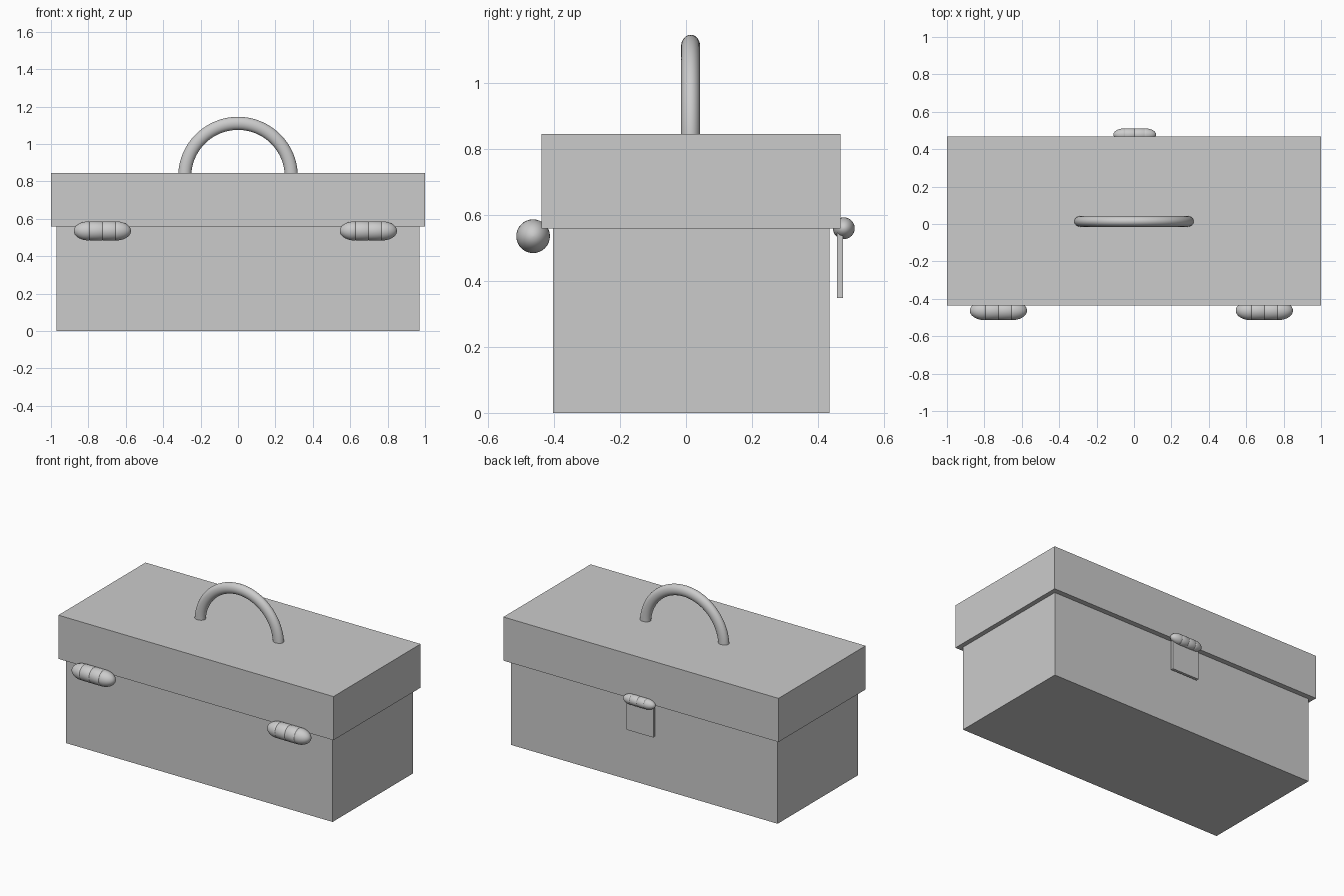
import bpy, bmesh
from math import sin, cos, pi

if "Cube" in bpy.data.objects:
    bpy.data.objects.remove(bpy.data.objects["Cube"])


def finish(name, bm, smooth=False):
    bmesh.ops.recalc_face_normals(bm, faces=bm.faces)
    mesh = bpy.data.meshes.new(name)
    bm.to_mesh(mesh)
    bm.free()
    obj = bpy.data.objects.new(name, mesh)
    bpy.context.collection.objects.link(obj)
    if smooth:
        bpy.ops.object.select_all(action='DESELECT')
        obj.select_set(True)
        bpy.context.view_layer.objects.active = obj
        bpy.ops.object.shade_smooth_by_angle(angle=0.7)
    return obj


def box(name, lo, hi):
    bm = bmesh.new()
    bmesh.ops.create_cube(bm, size=1)
    for v in bm.verts:
        for i in range(3):
            v.co[i] = lo[i] if v.co[i] < 0 else hi[i]
    return finish(name, bm)


def skin(name, rings):
    """Join rings of points into a closed tube with capped ends."""
    bm = bmesh.new()
    loops = [[bm.verts.new(p) for p in ring] for ring in rings]
    n = len(loops[0])
    for a, b in zip(loops, loops[1:]):
        for i in range(n):
            j = (i + 1) % n
            bm.faces.new((a[i], a[j], b[j], b[i]))
    bm.faces.new(loops[0])
    bm.faces.new(loops[-1])
    return finish(name, bm, True)


def barrel(name, centre, half, r, dome):
    """Round-ended hinge barrel along x, with a shallow seam between knuckles."""
    cx, cy, cz = centre
    core = half - dome
    prof = [(-core - dome * cos(t), r * sin(t))
            for t in [0.04 + (pi / 2 - 0.04) * k / 9 for k in range(10)]]
    groove = r * 0.06
    prof += [(-core + groove, r * 0.97), (-core + 2 * groove, r), (-groove, r), (0, r * 0.97)]
    prof += [(-x, q) for x, q in reversed(prof[:-1])]
    rings = [[(cx + x, cy + q * cos(2 * pi * i / 32), cz + q * sin(2 * pi * i / 32))
              for i in range(32)] for x, q in prof]
    return skin(name, rings)


# Body and overhanging lid
box("body", (-0.97, -0.403, 0), (0.97, 0.434, 0.56))
box("lid", (-1, -0.437, 0.558), (1, 0.468, 0.845))

# Arched carrying handle with a slightly flattened tube
R, TUBE, DEPTH = 0.285, 0.035, 0.029
arch = []
for k in range(49):
    a = pi * k / 48
    arch.append([((R + TUBE * cos(t)) * cos(a), 0.014 + DEPTH * sin(t),
                  0.825 + (R + TUBE * cos(t)) * sin(a))
                 for t in [2 * pi * i / 24 for i in range(24)]])
skin("handle", arch)

# Two hinge barrels on the front seam
for side, x in (("left", -0.725), ("right", 0.697)):
    barrel(side + "_hinge", (x, -0.463, 0.535), 0.153, 0.051, 0.08)

# Latch at the back: barrel and hanging plate
barrel("latch_barrel", (0.004, 0.478, 0.559), 0.114, 0.033, 0.06)
box("latch_plate", (-0.095, 0.457, 0.348), (0.1, 0.475, 0.545))
